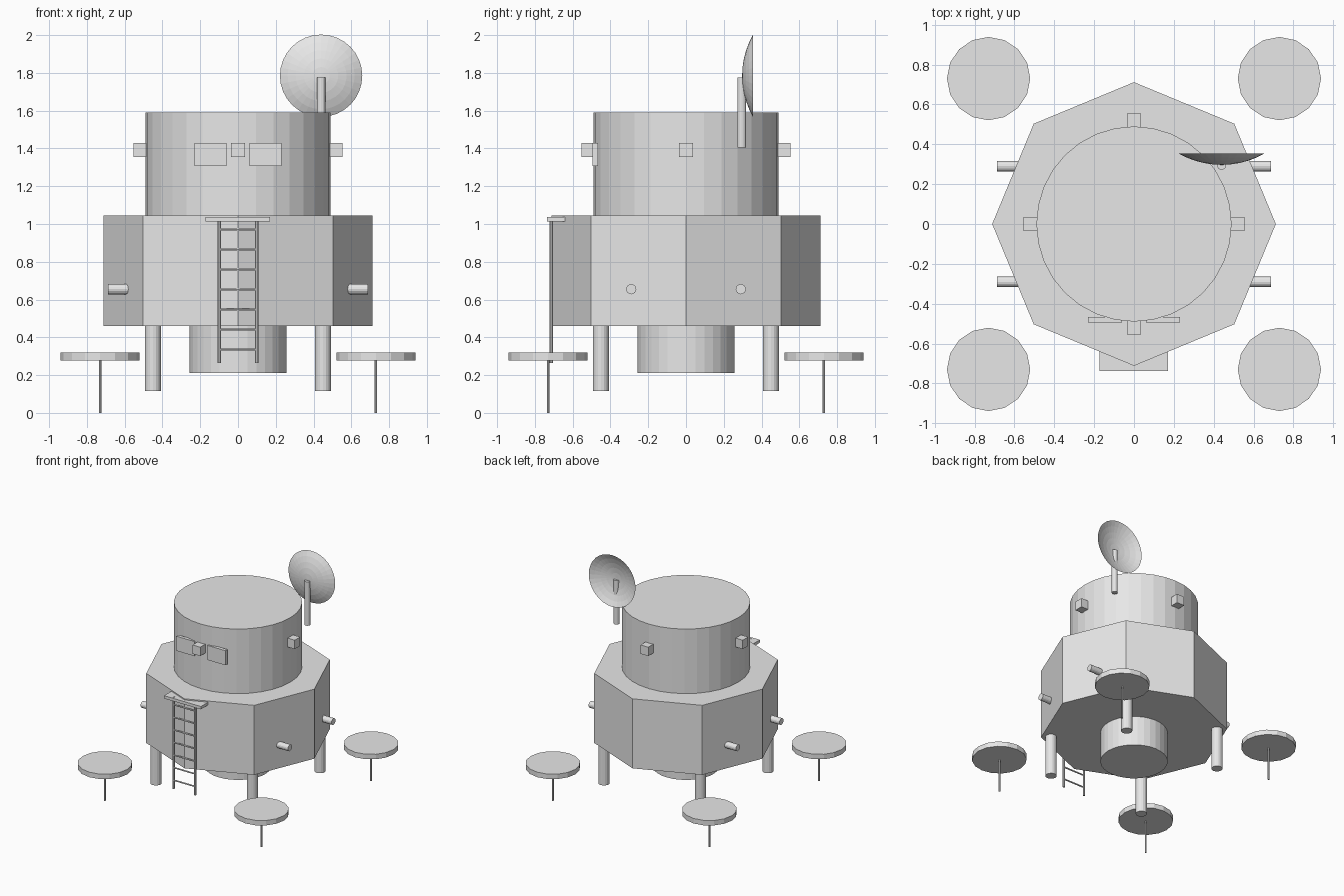
import bpy, bmesh
from math import pi, sin, cos, asin
from mathutils import Matrix

cube = bpy.data.objects.get("Cube")
if cube:
    bpy.data.objects.remove(cube, do_unlink=True)

grey = bpy.data.materials.new("light_grey")
grey.use_nodes = True
grey.diffuse_color = (0.8, 0.8, 0.8, 1)
grey.node_tree.nodes["Principled BSDF"].inputs["Base Color"].default_value = (0.8, 0.8, 0.8, 1)


def finish(name, bm):
    mesh = bpy.data.meshes.new(name)
    bm.to_mesh(mesh)
    bm.free()
    mesh.materials.append(grey)
    obj = bpy.data.objects.new(name, mesh)
    bpy.context.collection.objects.link(obj)
    return obj


def cylinder(name, r, start, length, sides=16, axis="Z"):
    """Capped cylinder growing from start along +Z or +X."""
    bm = bmesh.new()
    turn = Matrix.Rotation(pi / 2, 4, "Y") if axis == "X" else Matrix()
    place = Matrix.Translation(start) @ turn @ Matrix.Translation((0, 0, length / 2))
    bmesh.ops.create_cone(bm, cap_ends=True, segments=sides, radius1=r, radius2=r,
                          depth=length, matrix=place)
    return finish(name, bm)


def box(name, low, high):
    bm = bmesh.new()
    mid = [(a + b) / 2 for a, b in zip(low, high)]
    size = [b - a for a, b in zip(low, high)]
    bmesh.ops.create_cube(bm, size=1, matrix=Matrix.Translation(mid) @ Matrix.Diagonal((*size, 1)))
    return finish(name, bm)


# Main hull: octagonal base, round cabin, engine bell
cylinder("octagonal_base", 0.712, (0, 0, 0.46), 0.586, 8)
cylinder("cabin", 0.49, (0, 0, 1.046), 0.544, 32)
cylinder("engine", 0.257, (0, 0, 0.21), 0.25, 32)

# Legs, landing pads, probes and side thrusters, one per corner
for sx, side in ((1, "left"), (-1, "right")):
    for sy, end in ((-1, "front"), (1, "back")):
        tag = f"{end}_{side}"
        cylinder(f"leg_{tag}", 0.043, (sx * 0.45, sy * 0.45, 0.115), 0.35)
        cylinder(f"pad_{tag}", 0.209, (sx * 0.73, sy * 0.73, 0.277), 0.042)
        cylinder(f"probe_{tag}", 0.007, (sx * 0.73, sy * 0.73, 0), 0.28, 8)
        x = 0.58 if sx > 0 else -0.687
        cylinder(f"thruster_{tag}", 0.027, (x, sy * 0.29, 0.655), 0.107, 16, "X")

# Sensor blocks around the cabin
for name, x, y in (("front", 0, -1), ("back", 0, 1), ("left", 1, 0), ("right", -1, 0)):
    cx, cy, h = x * 0.518, y * 0.518, 0.036
    box(f"sensor_{name}", (cx - h, cy - h, 1.355), (cx + h, cy + h, 1.43))

# Window panels
box("window_left", (0.06, -0.495, 1.307), (0.23, -0.467, 1.43))
box("window_right", (-0.23, -0.495, 1.307), (-0.06, -0.467, 1.43))

# Porch and ladder
box("porch", (-0.173, -0.737, 1.012), (0.17, -0.64, 1.036))
for x, side in ((0.1, "left"), (-0.1, "right")):
    cylinder(f"ladder_rail_{side}", 0.009, (x, -0.714, 0.263), 0.775, 8)
for i in range(7):
    cylinder(f"ladder_rung_{i + 1}", 0.006, (-0.1, -0.714, 0.335 + i * 0.106), 0.2, 8, "X")

# Dish antenna: shallow spherical cap opening to the back, on a mast
cylinder("antenna_mast", 0.023, (0.44, 0.295, 1.405), 0.37)
rim, depth, sides, rings = 0.218, 0.058, 32, 5
radius = (rim ** 2 + depth ** 2) / (2 * depth)
bm = bmesh.new()
apex = bm.verts.new((0.44, 0.297, 1.785))
previous = None
for k in range(1, rings + 1):
    a = asin(rim / radius) * k / rings
    r, y = radius * sin(a), 0.297 + radius * (1 - cos(a))
    loop = [bm.verts.new((0.44 + r * cos(2 * pi * j / sides), y, 1.785 + r * sin(2 * pi * j / sides)))
            for j in range(sides)]
    for j in range(sides):
        n = (j + 1) % sides
        if previous:
            bm.faces.new((previous[j], loop[j], loop[n], previous[n]))
        else:
            bm.faces.new((apex, loop[j], loop[n]))
    previous = loop
bmesh.ops.recalc_face_normals(bm, faces=bm.faces[:])
dish = finish("antenna_dish", bm)
